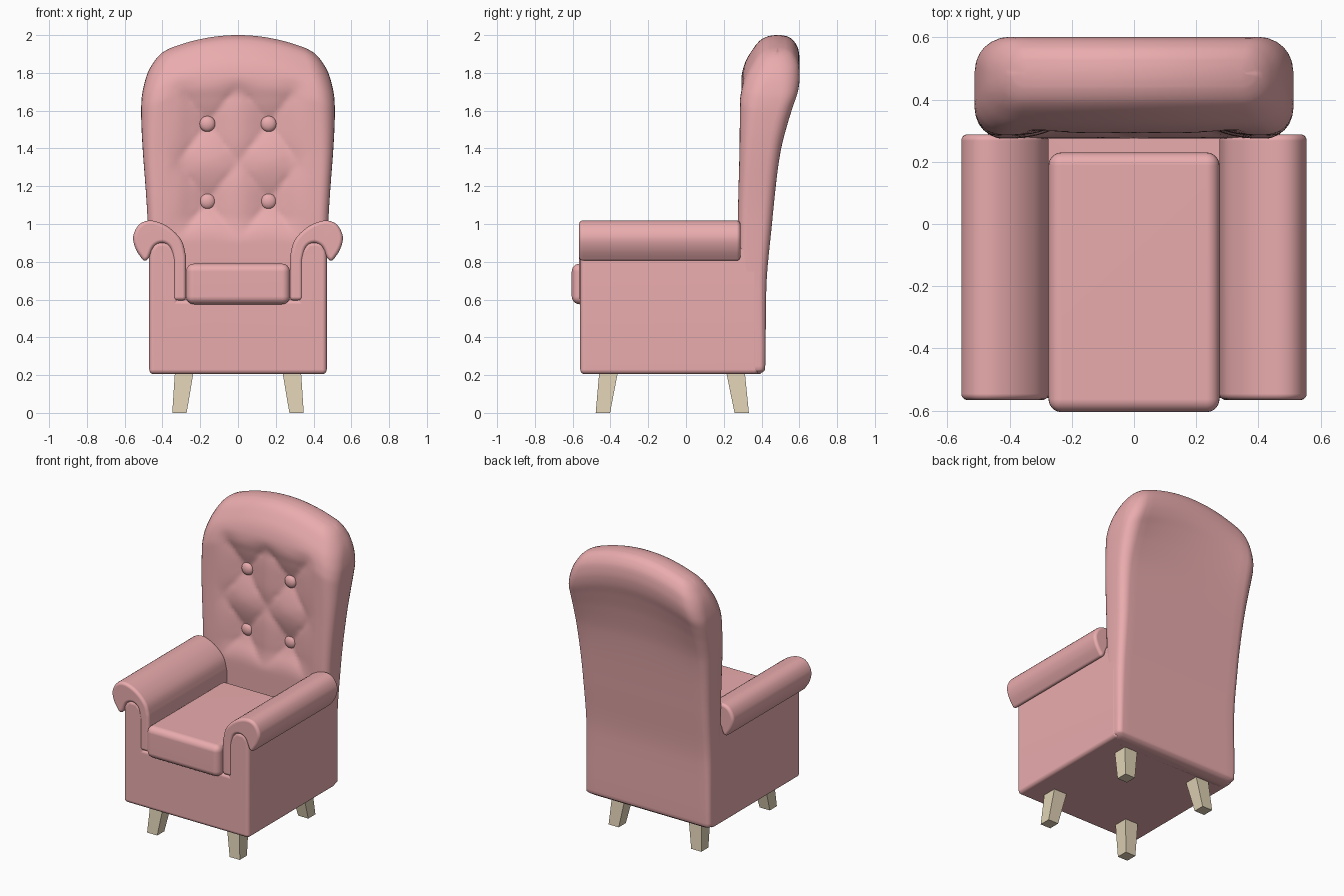
import bpy, bmesh, math
from mathutils import Vector

if "Cube" in bpy.data.objects:
    bpy.data.objects.remove(bpy.data.objects["Cube"])

def material(name, col):
    m = bpy.data.materials.new(name)
    m.diffuse_color = col
    m.use_nodes = True
    m.node_tree.nodes["Principled BSDF"].inputs["Base Color"].default_value = m.diffuse_color
    return m

RED = material("upholstery", (0.82, 0.41, 0.42, 1))
WOOD = material("wood", (0.74, 0.64, 0.46, 1))

def make(name, bm, mat, smooth=True, bevel=0, segs=5):
    bmesh.ops.recalc_face_normals(bm, faces=bm.faces)
    me = bpy.data.meshes.new(name)
    bm.to_mesh(me)
    bm.free()
    me.materials.append(mat)
    for p in me.polygons:
        p.use_smooth = smooth
    ob = bpy.data.objects.new(name, me)
    bpy.context.collection.objects.link(ob)
    if bevel:
        b = ob.modifiers.new("bevel", 'BEVEL')
        b.width, b.segments = bevel, segs
        b.limit_method, b.angle_limit = 'ANGLE', math.radians(55)
        b.use_clamp_overlap = False
        ob.modifiers.new("normals", 'WEIGHTED_NORMAL').keep_sharp = True
    return ob

def prism(outline, y0, y1):
    bm = bmesh.new()
    rings = [[bm.verts.new((x, y, z)) for x, z in outline] for y in (y0, y1)]
    n = len(outline)
    bm.faces.new(rings[0])
    bm.faces.new(rings[1][::-1])
    for i in range(n):
        j = (i + 1) % n
        bm.faces.new((rings[0][i], rings[1][i], rings[1][j], rings[0][j]))
    return bm

def spline(pts, n=4):
    p = [Vector(q) for q in pts]
    p = [2 * p[0] - p[1]] + p + [2 * p[-1] - p[-2]]
    out = []
    for i in range(1, len(p) - 2):
        a, b, c, d = p[i - 1:i + 3]
        for k in range(n):
            t = k / n
            out.append(0.5 * (2 * b + (c - a) * t + (2 * a - 5 * b + 4 * c - d) * t * t
                              + (3 * b - a - 3 * c + d) * t ** 3))
    return [tuple(v) for v in out + [p[-2]]]

def smoothstep(a, b, x):
    t = min(1, max(0, (x - a) / (b - a)))
    return t * t * (3 - 2 * t)

# Body: base with the two side panels rising into the arms
half = [(0.47, 0.205), (0.47, 0.86), (0.435, 0.905), (0.37, 0.905), (0.315, 0.84), (0.315, 0.60)]
make("body", prism(half + [(-x, z) for x, z in reversed(half)], -0.56, 0.385), RED, bevel=0.025)

# Rolled arms
outer = spline([(0.275, 0.83), (0.30, 0.915), (0.37, 0.985), (0.455, 1.018), (0.52, 1.0),
                (0.555, 0.935), (0.54, 0.865), (0.495, 0.797)])
inner = spline([(0.472, 0.82), (0.445, 0.88), (0.40, 0.90), (0.36, 0.875), (0.342, 0.81)])
arm = [(0.275, 0.595)] + outer + inner + [(0.342, 0.595)]
for side, s in (("left", -1), ("right", 1)):
    make(side + "_arm", prism([(s * x, z) for x, z in arm], -0.566, 0.288), RED, bevel=0.02)

# Seat cushion
c = [(-0.275, 0.575), (0.275, 0.575), (0.275, 0.79), (-0.275, 0.79)]
make("seat_cushion", prism(c, -0.605, 0.23), RED, bevel=0.042, segs=6)

# Backrest: rounded-rectangle rings (z, half width, front y, back y, corner radius)
ROWS = [(0.205, 0.44, 0.31, 0.39, 0.03), (0.23, 0.469, 0.29, 0.419, 0.03),
        (0.65, 0.469, 0.28, 0.425, 0.04), (1.0, 0.478, 0.275, 0.455, 0.05),
        (1.4, 0.503, 0.283, 0.50, 0.065), (1.6, 0.511, 0.285, 0.54, 0.08),
        (1.72, 0.513, 0.286, 0.572, 0.09), (1.8, 0.51, 0.297, 0.595, 0.095),
        (1.86, 0.50, 0.315, 0.602, 0.10), (1.92, 0.48, 0.35, 0.596, 0.10),
        (1.97, 0.44, 0.39, 0.57, 0.08), (1.994, 0.40, 0.435, 0.535, 0.05),
        (2.0, 0.36, 0.47, 0.50, 0.015)]
BUTTONS = [(x, z) for x in (-0.162, 0.162) for z in (1.12, 1.53)]

def slopes(k):
    s = [(b[k] - a[k]) / (b[0] - a[0]) for a, b in zip(ROWS, ROWS[1:])]
    return [s[0]] + [2 * a * b / (a + b) if a * b > 0 else 0 for a, b in zip(s, s[1:])] + [s[-1]]

SL = [slopes(k) for k in range(1, 5)]

def row_at(i, t):
    a, b = ROWS[i], ROWS[i + 1]
    h = b[0] - a[0]
    vals = [a[0] + t * h]
    for k in range(1, 5):
        m0, m1 = SL[k - 1][i] * h, SL[k - 1][i + 1] * h
        vals.append((2 * t**3 - 3 * t * t + 1) * a[k] + (t**3 - 2 * t * t + t) * m0
                    + (3 * t * t - 2 * t**3) * b[k] + (t**3 - t * t) * m1)
    return vals

def tuft(x, z):
    # depth of the buttoned creases on the front
    mask = (1 - smoothstep(0.25, 0.39, abs(x))) * smoothstep(0.9, 1.05, z) * (1 - smoothstep(1.66, 1.79, z))
    a, b = x / 0.324, (z - 1.325) / 0.41
    puff = math.sqrt(abs(math.sin(math.pi * (a + b)) * math.sin(math.pi * (a - b))))
    dip = sum(max(0, 1 - math.hypot(x - bx, z - bz) / 0.2) ** 1.5 for bx, bz in BUTTONS)
    return mask * (0.012 + 0.022 * (1 - puff) + 0.03 * dip)

def ring(z, w, yf, yb, r):
    r = min(r, (yb - yf) / 2)
    pts = []
    corners = [(w - r, yf + r, -90), (w - r, yb - r, 0), (-w + r, yb - r, 90), (-w + r, yf + r, 180)]
    for q, (cx, cy, a0) in enumerate(corners):
        for k in range(7):
            a = math.radians(a0 + 15 * k)
            pts.append((cx + r * math.cos(a), cy + r * math.sin(a), 0))
        if q % 2:   # long runs on the back and the front
            n, sgn = (16, -1) if q == 1 else (48, 1)
            if q == 1:
                y = yb
            else:
                continue
            pts += [((w - r) * (1 - 2 * k / n), y, 0) for k in range(1, n)]
    pts += [(-(w - r) * (1 - 2 * k / 48), yf, 1) for k in range(1, 48)]
    arch = smoothstep(1.2, 1.9, z) * 0.14
    out = []
    for x, y, front in pts:
        zz = z - arch * (x / 0.51) ** 2
        out.append((x, y + (tuft(x, zz) if front else 0), zz))
    return out

bm = bmesh.new()
prev = None
for i in range(len(ROWS) - 1):
    n = max(3, round((ROWS[i + 1][0] - ROWS[i][0]) / 0.018))
    for k in range(n + (i == len(ROWS) - 2)):
        cur = [bm.verts.new(p) for p in ring(*row_at(i, k / n))]
        if prev is None:
            bm.faces.new(cur)
        else:
            for j in range(len(cur)):
                m = (j + 1) % len(cur)
                bm.faces.new((prev[j], prev[m], cur[m], cur[j]))
        prev = cur
# top cap: bridge the front run to the back run across the thin ridge
bmesh.ops.triangulate(bm, faces=[bm.faces.new(prev)])
make("backrest", bm, RED)

# Buttons
for i, (x, z) in enumerate(BUTTONS):
    bm = bmesh.new()
    bmesh.ops.create_uvsphere(bm, u_segments=20, v_segments=12, radius=0.042)
    for v in bm.verts:
        v.co = (v.co.x + x, v.co.z * 0.6 + 0.335, v.co.y + z)
    make(f"button_{i + 1}", bm, RED)

# Splayed tapered legs
for name, yt, yb in (("front", -0.408, -0.44), ("back", 0.26, 0.295)):
    for side, s in (("left", -1), ("right", 1)):
        bm = bmesh.new()
        bmesh.ops.create_cube(bm, size=2)
        for v in bm.verts:
            if v.co.z > 0:
                v.co = (s * 0.283 + v.co.x * 0.05, yt + v.co.y * 0.05, 0.23)
            else:
                v.co = (s * 0.31 + v.co.x * 0.038, yb + v.co.y * 0.038, 0)
        make(f"{name}_{side}_leg", bm, WOOD, smooth=False)
